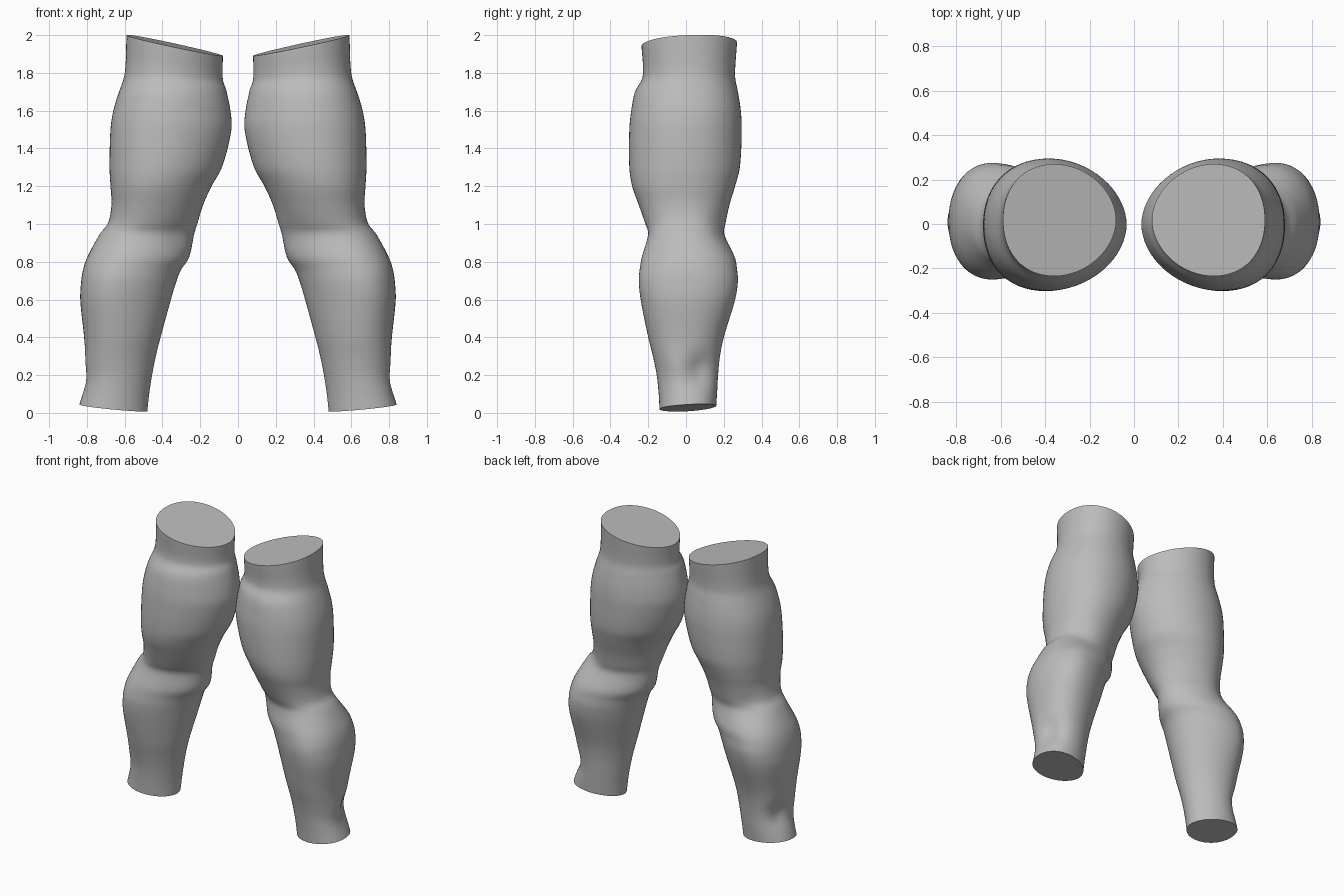
import bpy
import bmesh
import math
from mathutils import Vector

default_cube = bpy.data.objects.get("Cube")
if default_cube:
    bpy.data.objects.remove(default_cube, do_unlink=True)

SEGMENTS = 64
RINGS = 100
TOP = 1.95

# Limb outline: height, inner x, outer x, front y, back y
OUTLINE = [
    (0.0, .48, .84, -.14, .16),
    (0.1, .47, .82, -.145, .165),
    (0.2, .455, .805, -.155, .17),
    (0.3, .435, .81, -.175, .18),
    (0.4, .41, .815, -.2, .2),
    (0.6, .355, .835, -.24, .26),
    (0.7, .325, .83, -.25, .275),
    (0.76, .3, .82, -.245, .27),
    (0.82, .26, .8, -.235, .26),
    (0.95, .23, .73, -.2, .205),
    (1.0, .215, .69, -.215, .21),
    (1.1, .185, .67, -.25, .23),
    (1.2, .14, .675, -.285, .26),
    (1.3, .085, .68, -.3, .285),
    (1.5, .035, .675, -.3, .295),
    (1.6, .04, .66, -.29, .29),
    (1.7, .06, .63, -.27, .275),
    (1.78, .08, .6, -.23, .26),
    (TOP, .08, .59, -.235, .27),
]

# Soft muscle bumps and hollows: centre, radius, strength
BUMPS = [
    (Vector((.82, .09, .23)), .09, -.035),
    (Vector((.8, -.03, .24)), .07, .008),
    (Vector((.62, .2, .98)), .09, -.015),
    (Vector((.3, -.14, .95)), .1, -.012),
]


def slope(i, column):
    """Tangent of one outline column, from its neighbouring rows."""
    low = OUTLINE[max(i - 1, 0)]
    high = OUTLINE[min(i + 1, len(OUTLINE) - 1)]
    return (high[column] - low[column]) / (high[0] - low[0])


def outline_at(z):
    """Smoothly interpolated inner, outer, front and back extents."""
    i = 0
    while i < len(OUTLINE) - 2 and OUTLINE[i + 1][0] < z:
        i += 1
    a, b = OUTLINE[i], OUTLINE[i + 1]
    step = b[0] - a[0]
    t = (z - a[0]) / step
    ease = t * t * (3 - 2 * t)
    return [
        a[k] + (b[k] - a[k]) * ease
        + step * t * (1 - t) * ((1 - t) * slope(i, k) - t * slope(i + 1, k))
        for k in range(1, 5)
    ]


def power(value, exponent):
    return math.copysign(abs(value) ** exponent, value)


def limb_point(angle, z):
    """Point on the egg-shaped cross-section at one height."""
    inner, outer, front, back = outline_at(z)
    # The widest place sits towards the outer side, most at the lower bulge
    lean = .54 + .08 * math.exp(-((z - .7) / .3) ** 2)
    middle_x = inner + (outer - inner) * lean
    middle_y = (front + back) / 2
    c, s = math.cos(angle), math.sin(angle)
    exponent = .92 if c > 0 else 1.06
    half_x = outer - middle_x if c > 0 else middle_x - inner
    x = middle_x + half_x * power(c, exponent)
    y = middle_y + (back - front) / 2 * power(s, exponent)

    # Slanted cuts at both ends
    top_cut = 1.89 + .215 * (x - .08) + .04 * y
    bottom_cut = .008 + .1 * (x - .48) + .06 * y
    height = z
    if z > 1.72:
        height = 1.72 + (z - 1.72) / (TOP - 1.72) * (top_cut - 1.72)
    elif z < .15:
        height = bottom_cut + z / .15 * (.15 - bottom_cut)

    point = Vector((x, y, max(height, 0)))
    outward = Vector((x - middle_x, y - middle_y, 0)).normalized()
    push = sum(
        strength * math.exp(-((point - centre).length / radius) ** 2)
        for centre, radius, strength in BUMPS
    )
    return point + outward * push


def make_limb(name, side, material):
    """Loft the rings, cap both ends and mirror to the given side."""
    bm = bmesh.new()
    rings = []
    for r in range(RINGS + 1):
        z = TOP * r / RINGS
        ring = []
        for s in range(SEGMENTS):
            p = limb_point(math.tau * s / SEGMENTS, z)
            ring.append(bm.verts.new((p.x * side, p.y, p.z)))
        rings.append(ring)
    for low, high in zip(rings, rings[1:]):
        for s in range(SEGMENTS):
            n = (s + 1) % SEGMENTS
            bm.faces.new((low[s], low[n], high[n], high[s]))
    bm.faces.new(rings[0])
    bm.faces.new(rings[-1])
    bmesh.ops.recalc_face_normals(bm, faces=bm.faces)
    mesh = bpy.data.meshes.new(name)
    bm.to_mesh(mesh)
    bm.free()
    mesh.materials.append(material)
    limb = bpy.data.objects.new(name, mesh)
    bpy.context.collection.objects.link(limb)
    bpy.ops.object.select_all(action='DESELECT')
    limb.select_set(True)
    bpy.context.view_layer.objects.active = limb
    bpy.ops.object.shade_smooth_by_angle(angle=math.radians(40))


# One plain grey for both limbs
grey = bpy.data.materials.new("plain_grey")
grey.use_nodes = True
colour = (.5, .5, .5, 1)
grey.diffuse_color = colour
grey.node_tree.nodes["Principled BSDF"].inputs["Base Color"].default_value = colour

make_limb("left_limb", 1, grey)
make_limb("right_limb", -1, grey)
